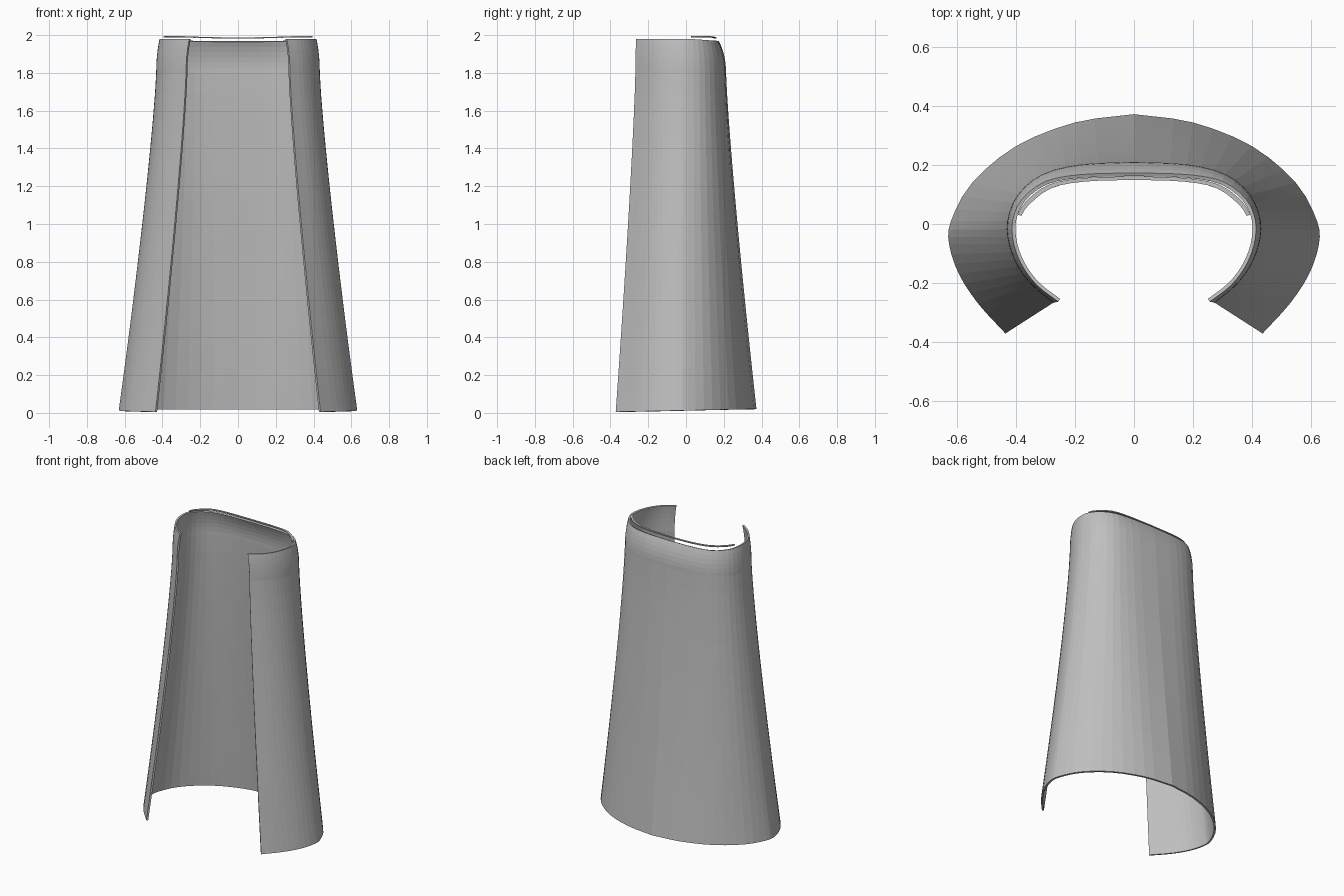
import bpy
from mathutils import Vector

cube = bpy.data.objects.get("Cube")
if cube:
    bpy.data.objects.remove(cube, do_unlink=True)

mat = bpy.data.materials.new("grey_cloth")
mat.use_nodes = True
GREY = (0.52, 0.52, 0.52, 1)
mat.diffuse_color = GREY
mat.node_tree.nodes["Principled BSDF"].inputs["Base Color"].default_value = GREY

# Half outlines, from the middle of the back round to the front edge
HEM = [(0, .373), (.2, .345), (.4, .265), (.55, .14), (.622, .01),
       (.628, -.07), (.595, -.17), (.53, -.27), (.437, -.372)]
SHOULDER = [(0, .212), (.18, .203), (.31, .17), (.395, .1), (.431, .01),
            (.425, -.07), (.395, -.145), (.345, -.21), (.275, -.268)]
COLLAR = [(0, .174), (.18, .168), (.3, .145), (.38, .085), (.413, .01),
          (.408, -.07), (.378, -.145), (.328, -.21), (.258, -.264)]


def smooth(points, steps):
    """Catmull-Rom curve through the points."""
    p = [Vector(q) for q in points]
    p = [2 * p[0] - p[1]] + p + [2 * p[-1] - p[-2]]
    out = []
    for a, b, c, d in zip(p, p[1:], p[2:], p[3:]):
        for i in range(steps):
            t = i / steps
            out.append(0.5 * (2 * b + (c - a) * t + (2 * a - 5 * b + 4 * c - d) * t ** 2
                              + (3 * b - a - 3 * c + d) * t ** 3))
    return out + [p[-2]]


def outline(half):
    """Whole arc, mirrored across x = 0."""
    right = smooth(half, 3)
    return [Vector((-q.x, q.y)) for q in right[:0:-1]] + right


def add_mesh(name, rows, thickness):
    n = len(rows[0])
    verts = [v for row in rows for v in row]
    faces = [(r * n + c, r * n + c + 1, (r + 1) * n + c + 1, (r + 1) * n + c)
             for r in range(len(rows) - 1) for c in range(n - 1)]
    mesh = bpy.data.meshes.new(name)
    mesh.from_pydata(verts, [], faces)
    mesh.materials.append(mat)
    obj = bpy.data.objects.new(name, mesh)
    bpy.context.collection.objects.link(obj)
    mod = obj.modifiers.new("thickness", "SOLIDIFY")
    mod.thickness = thickness
    mod.offset = 1
    return obj


hem, shoulder, collar = map(outline, (HEM, SHOULDER, COLLAR))

# Cloak: flares from shoulder to hem, the top curls in to the collar
rows = []
ROWS, CURL, Z_SHOULDER = 16, 6, 1.8
for i in range(ROWS):
    t = i / ROWS
    flare = (1 - t) ** 1.22
    row = []
    for h, s in zip(hem, shoulder):
        q = s.lerp(h, flare)
        lift = (0.013 + 0.02 * h.y) * (1 - t)
        row.append((q.x, q.y, t * Z_SHOULDER + lift))
    rows.append(row)
for i in range(CURL + 1):
    t = i / CURL
    row = []
    for s, c in zip(shoulder, collar):
        q = s.lerp(c, t ** 2.2)
        top = 1.98 - 0.07 * max(0, c.y - 0.02)
        row.append((q.x, q.y, Z_SHOULDER + (top - Z_SHOULDER) * t))
    rows.append(row)
add_mesh("cloak", rows, 0.012)

# Neck trim: thin flat strip just above the back of the collar
arc = [q for q in collar if q.y > 0.02]
trim = []
for inset in (0.012, 0.024):
    row = []
    for q in arc:
        k = 1 - inset / 0.41
        z = 1.988 + 0.006 * min(1, abs(q.x) / 0.3) ** 2
        row.append((q.x * k, q.y - inset * min(1, max(0, q.y) / 0.1), z))
    trim.append(row)
add_mesh("neck_trim", trim, 0.006)
